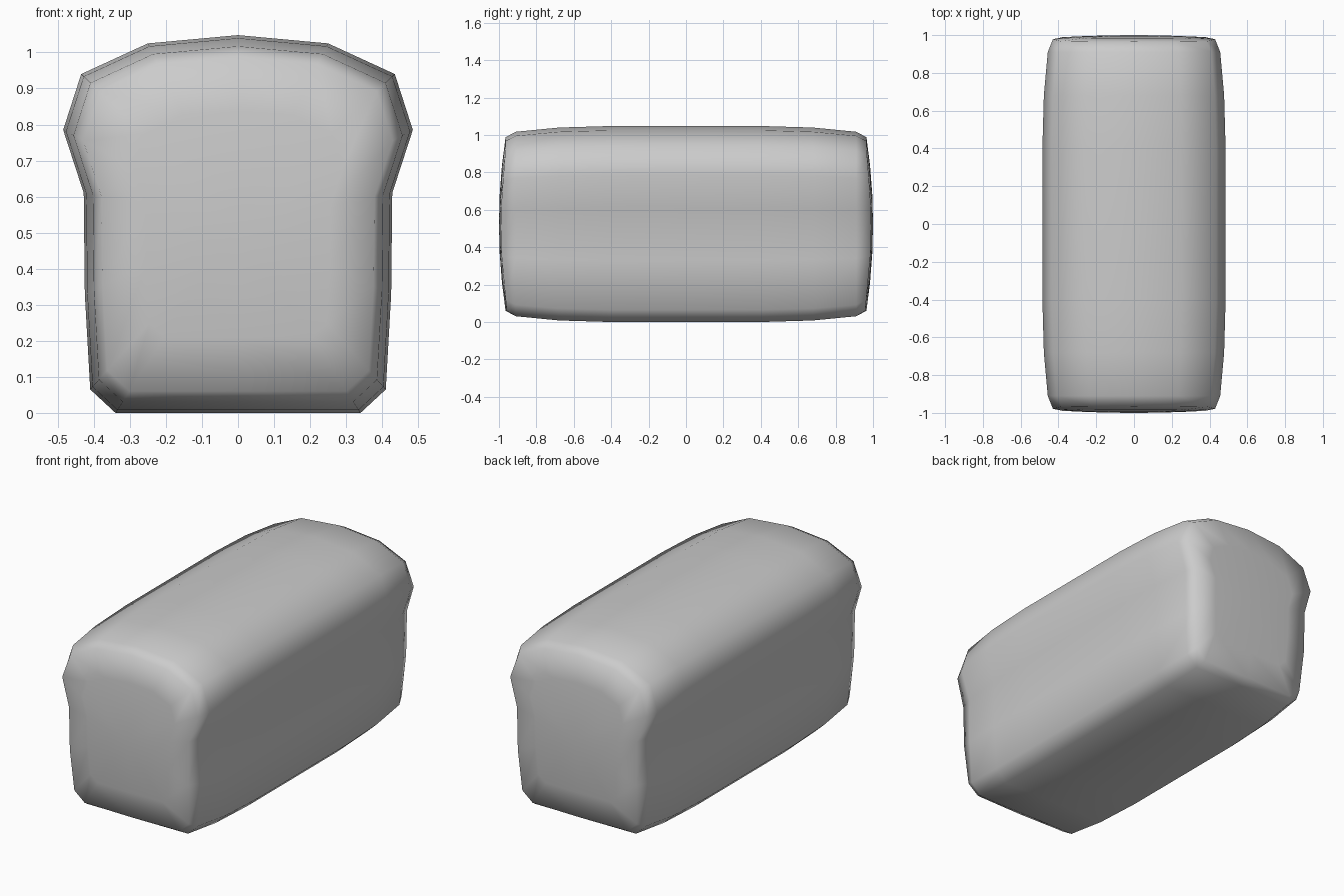
import bpy, bmesh

if "Cube" in bpy.data.objects:
    bpy.data.objects.remove(bpy.data.objects["Cube"])

# Right half of the loaf cross-section, bottom to top (x, z)
half = [(0.34, 0), (0.41, 0.065), (0.425, 0.33), (0.428, 0.61),
        (0.485, 0.785), (0.435, 0.94), (0.25, 1.025)]
profile = [(0, 0)] + half + [(0, 1.048)] + [(-x, z) for x, z in reversed(half)]
MID = 0.524

# Lengthwise stations (y, scale), bulged end-cap ring scales
body = [(0.0, 1.0), (0.4, 1.0), (0.68, 0.984), (0.91, 0.941)]
cap = [0.885, 0.6, 0.3]


def bulge(x, dz):
    return 1 - 0.035 * (dz / 0.463) ** 2 - 0.013 * (x / 0.43) ** 2


def ring(bm, scale, sign, y=None):
    verts = []
    for px, pz in profile:
        x, dz = px * scale, (pz - MID) * scale
        yy = bulge(x, dz) if y is None else y
        verts.append(bm.verts.new((x, sign * yy, MID + dz)))
    return verts


bm = bmesh.new()

# Rings from the front cap to the back cap
rings = [ring(bm, s, -1) for s in reversed(cap)]
rings += [ring(bm, s, -1, y) for y, s in reversed(body[1:])]
rings += [ring(bm, s, 1, y) for y, s in body]
rings += [ring(bm, s, 1) for s in cap]

n = len(profile)
for a, b in zip(rings, rings[1:]):
    for i in range(n):
        j = (i + 1) % n
        bm.faces.new((a[i], a[j], b[j], b[i]))

# Close both end caps with a centre point
for end, sign in ((rings[0], -1), (rings[-1], 1)):
    c = bm.verts.new((0, sign, MID))
    for i in range(n):
        bm.faces.new((c, end[i], end[(i + 1) % n]))

bmesh.ops.recalc_face_normals(bm, faces=bm.faces)
for f in bm.faces:
    f.smooth = True

mesh = bpy.data.meshes.new("bread_loaf")
bm.to_mesh(mesh)
bm.free()
loaf = bpy.data.objects.new("bread_loaf", mesh)
bpy.context.collection.objects.link(loaf)
